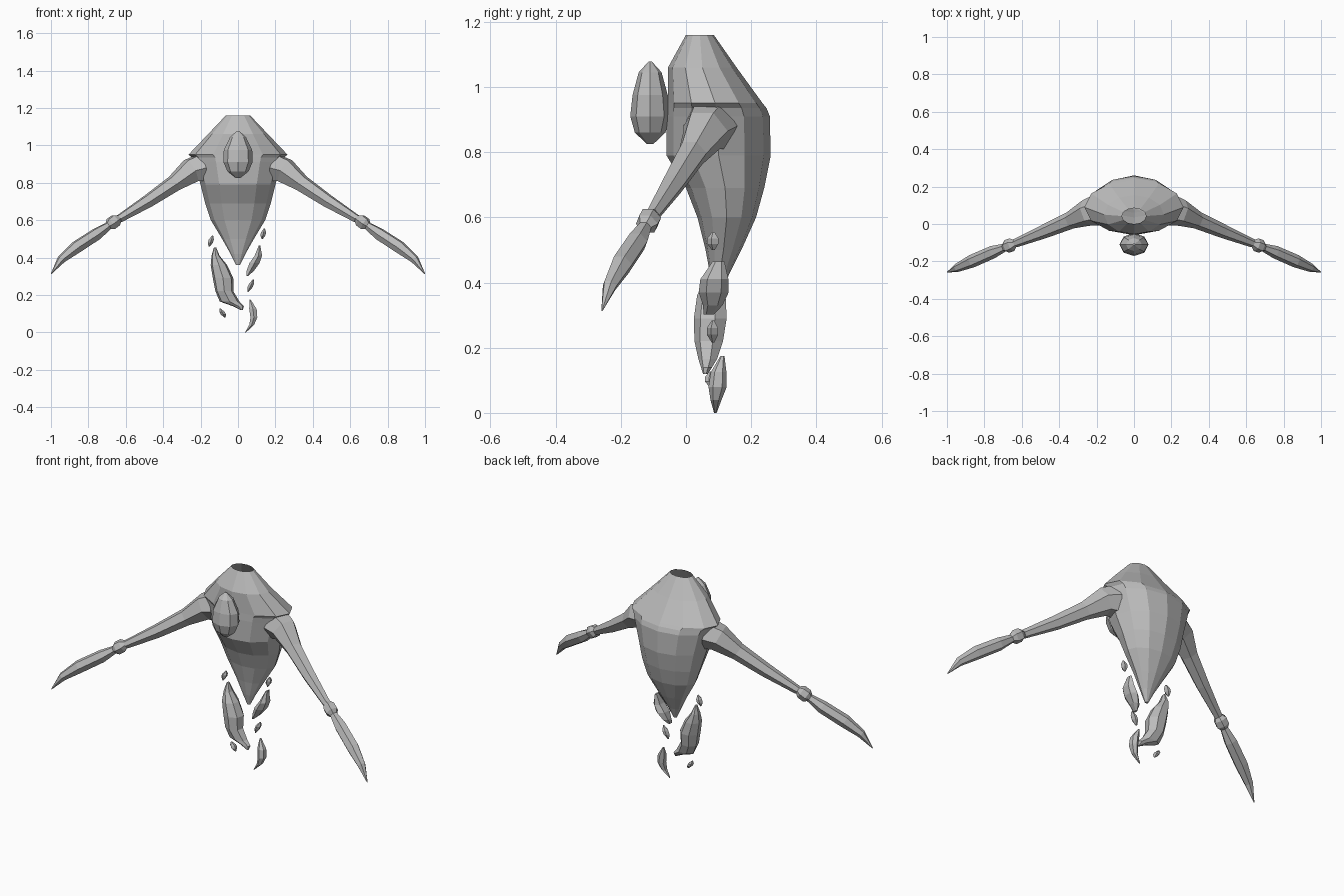
import bpy, bmesh
from math import sin, cos, pi
from mathutils import Vector

cube = bpy.data.objects.get("Cube")
if cube:
    bpy.data.objects.remove(cube, do_unlink=True)

stone = bpy.data.materials.new("stone_grey")
stone.use_nodes = True
stone.diffuse_color = (0.5, 0.5, 0.5, 1)
stone.node_tree.nodes["Principled BSDF"].inputs["Base Color"].default_value = (0.5, 0.5, 0.5, 1)


def skin(name, rings, open_top=False):
    """Bridge a list of point rings into a flat-shaded, capped mesh."""
    bm = bmesh.new()
    loops = [[bm.verts.new(p) for p in ring] for ring in rings]
    n = len(loops[0])
    for a, b in zip(loops, loops[1:]):
        for i in range(n):
            j = (i + 1) % n
            bm.faces.new((a[i], a[j], b[j], b[i]))
    top = bm.faces.new(loops[0])
    bm.faces.new(loops[-1])
    bmesh.ops.recalc_face_normals(bm, faces=bm.faces)
    if open_top:
        bmesh.ops.delete(bm, geom=[top], context='FACES_ONLY')
    mesh = bpy.data.meshes.new(name)
    bm.to_mesh(mesh)
    bm.free()
    mesh.materials.append(stone)
    obj = bpy.data.objects.new(name, mesh)
    bpy.context.collection.objects.link(obj)
    return obj


def stack(name, sections, n, open_top=False):
    """Level oval sections: (x, y, z, half width, half depth)."""
    turns = [2 * pi * i / n for i in range(n)]
    return skin(name, [[(x + w * sin(t), y - d * cos(t), z) for t in turns]
                       for x, y, z, w, d in sections], open_top)


def limb(name, path, n=6):
    """Tapered tube square to its path: (x, y, z, radius), mirrored."""
    pts = [Vector(p[:3]) for p in path]
    rings = []
    for i, p in enumerate(pts):
        along = (pts[min(i + 1, len(pts) - 1)] - pts[max(i - 1, 0)]).normalized()
        side = along.cross(Vector((0, 0, 1))).normalized()
        up = side.cross(along)
        r = path[i][3]
        rings.append([p + r * (side * cos(2 * pi * k / n) + up * sin(2 * pi * k / n))
                      for k in range(n)])
    obj = skin(name, rings)
    obj.modifiers.new("Mirror", 'MIRROR').use_mirror_merge = False
    return obj


# Hollow torso: z, half width, front y, back y
torso = [(1.16, .065, 0, .085), (1.06, .16, -.055, .155), (.95, .265, -.056, .235),
         (.935, .245, -.058, .247), (.91, .235, -.06, .257), (.79, .2, -.06, .26),
         (.69, .175, 0, .24), (.6, .145, .035, .215), (.5, .085, .06, .17),
         (.42, .04, .075, .13), (.36, .01, .09, .105)]
stack("torso", [(0, (f + b) / 2, z, w, (b - f) / 2) for z, w, f, b in torso], 12, True)

# Floating face mask
mask = [(1.078, .005, .005), (1.045, .042, .035), (.975, .076, .054), (.91, .078, .061),
        (.86, .056, .047), (.825, .012, .01)]
stack("face_mask", [(0, -.11, z, w, d) for z, w, d in mask], 8)

# Arms with elbow balls and claw-like forearms
limb("upper_arms", [(.19, .075, .88, .085), (.25, .06, .865, .072), (.34, .02, .797, .047),
                    (.48, -.04, .702, .037), (.635, -.103, .607, .023)])
limb("elbows", [(.634, -.103, .612, .018), (.653, -.11, .599, .036),
                (.679, -.12, .58, .036), (.698, -.128, .567, .018)])
limb("forearms", [(.685, -.123, .575, .02), (.755, -.15, .526, .034), (.865, -.198, .455, .035),
                  (.945, -.234, .39, .023), (.999, -.258, .313, .002)])

# Drifting shards below the torso
stack("large_shard", [(-.123, .085, .455, .006, .01), (-.12, .085, .41, .022, .03),
                      (-.102, .08, .36, .045, .046), (-.08, .077, .29, .056, .053),
                      (-.073, .072, .22, .049, .046), (-.045, .068, .165, .054, .03),
                      (.002, .064, .14, .03, .018), (.02, .06, .12, .006, .008)], 7)
stack("middle_shard", [(.115, .1, .465, .005, .018), (.109, .087, .41, .023, .043),
                       (.088, .085, .37, .031, .046), (.066, .082, .33, .023, .03),
                       (.05, .07, .302, .006, .016)], 6)
stack("lower_shard", [(.064, .112, .175, .004, .006), (.08, .1, .125, .023, .024),
                      (.085, .097, .08, .021, .028), (.073, .092, .04, .015, .017),
                      (.04, .09, 0, .003, .004)], 6)

# Small splinters: centre, half height, lean
for i, (x, y, z, h, lean) in enumerate([(-.145, .085, .488, .029, .009),
                                        (.135, .084, .527, .028, .006),
                                        (.068, .083, .25, .034, .015),
                                        (-.082, .077, .103, .024, -.013)]):
    stack(f"splinter_{i + 1}", [(x + lean * s, y, z + h * s, .016 * k, .021 * k)
                                for s, k in ((1, .2), (.3, .9), (-.3, .9), (-1, .2))], 5)
